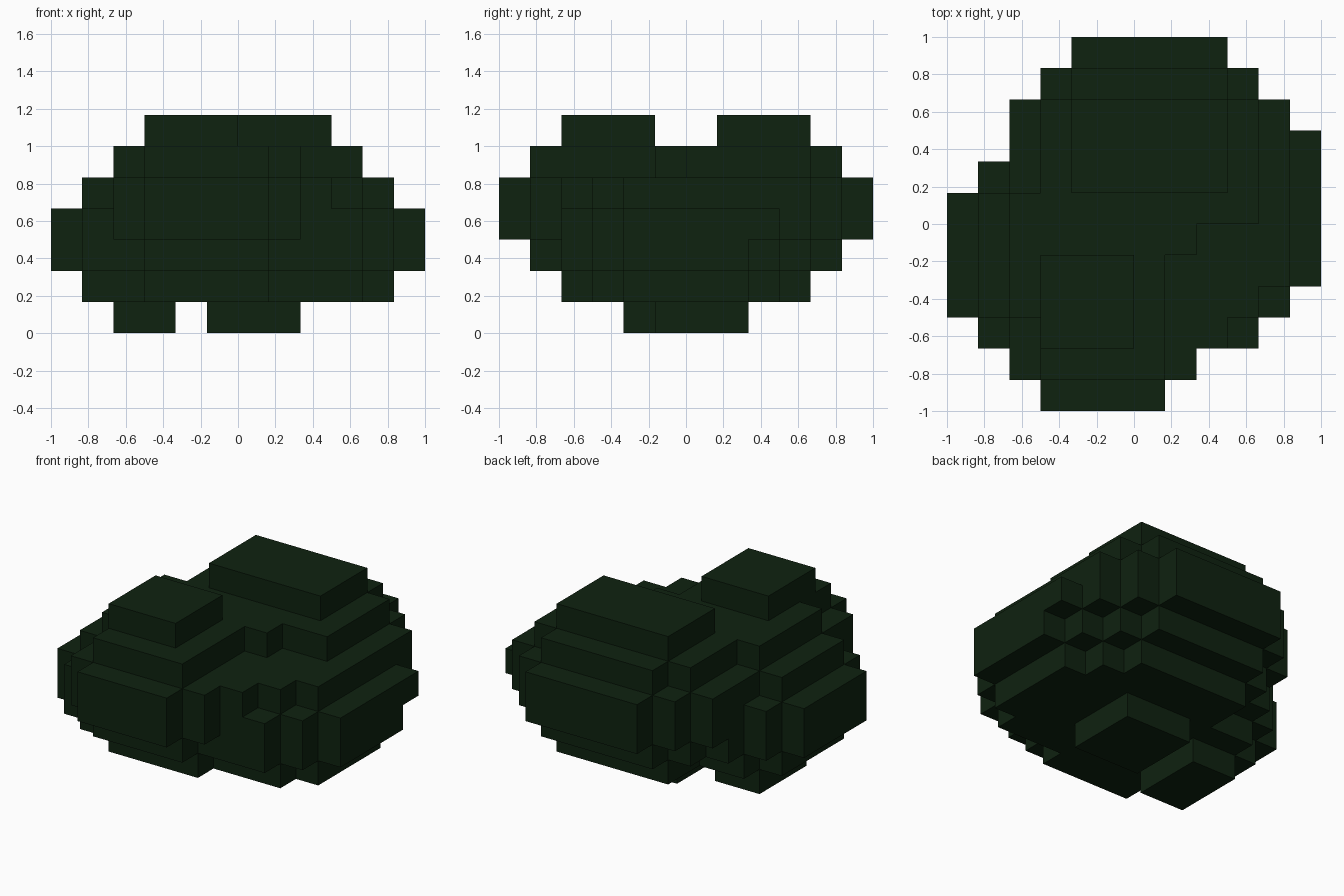
import bpy
import bmesh
import math
from itertools import product

cube = bpy.data.objects.get("Cube")
if cube:
    bpy.data.objects.remove(cube, do_unlink=True)

UNIT = 1 / 6   # edge of one block
HALF = 6       # half the width, in blocks


def box(x0, x1, y0, y1, z0, z1):
    """All blocks inside a box."""
    return set(product(range(x0, x1), range(y0, y1), range(z0, z1)))


def mound(x, y, z, bottom=0, top=7, reach=2):
    """A core box grown outward in steps, kept between two heights."""
    def gap(value, span):
        return max(span[0] - value, value - span[1] + 1, 0)

    return {(i, j, k)
            for i, j, k in box(0, 2 * HALF, 0, 2 * HALF, bottom, top)
            if gap(i, x) + gap(j, y) + gap(k, z) <= reach}


# Four stepped mounds of leaves grow into each other
blocks = mound((4, 9), (7, 10), (3, 5))                    # back
blocks |= mound((3, 7), (2, 5), (3, 5), top=5)             # front
blocks |= mound((5, 10), (4, 8), (2, 4), bottom=1, top=5)  # left
blocks |= mound((2, 4), (3, 7), (2, 4), bottom=1)          # right

# Shoulders and crown of the front mound
blocks |= box(3, 7, 1, 5, 5, 6) | box(3, 6, 2, 5, 6, 7)
# Steps joining the front and back mounds
blocks |= box(2, 8, 5, 7, 5, 6) | box(2, 10, 6, 7, 5, 6)
# Single leaf block on the left side
blocks |= box(11, 12, 8, 9, 3, 4)
# Two feet
blocks |= box(5, 8, 5, 8, 0, 1) | box(2, 4, 4, 7, 0, 1)
# Notches in the front right corner
blocks -= {(2, 1, 2), (2, 2, 1), (1, 2, 4)}

# Skin the filled blocks with outward faces only
bm = bmesh.new()
for cell in sorted(blocks):
    for axis, side in product(range(3), (0, 1)):
        near = list(cell)
        near[axis] += 2 * side - 1
        if tuple(near) in blocks:
            continue
        ring = [(0, 0), (1, 0), (1, 1), (0, 1)]
        if not side:
            ring.reverse()
        verts = []
        for a, b in ring:
            p = list(cell)
            p[axis] += side
            p[(axis + 1) % 3] += a
            p[(axis + 2) % 3] += b
            verts.append(bm.verts.new(((p[0] - HALF) * UNIT,
                                       (p[1] - HALF) * UNIT,
                                       p[2] * UNIT)))
        bm.faces.new(verts)

# Weld the blocks and merge coplanar faces
bmesh.ops.remove_doubles(bm, verts=bm.verts[:], dist=1e-4)
bmesh.ops.dissolve_limit(bm, angle_limit=math.radians(1),
                         verts=bm.verts[:], edges=bm.edges[:])
mesh = bpy.data.meshes.new("bush_foliage")
bm.to_mesh(mesh)
bm.free()

# Dark leaf green
green = bpy.data.materials.new("dark_leaf_green")
green.use_nodes = True
colour = (0.0045, 0.0160, 0.0050, 1.0)
green.diffuse_color = colour
bsdf = next(n for n in green.node_tree.nodes if n.type == "BSDF_PRINCIPLED")
bsdf.inputs["Base Color"].default_value = colour
bsdf.inputs["Roughness"].default_value = 0.9
mesh.materials.append(green)

bush = bpy.data.objects.new("bush_foliage", mesh)
bpy.context.collection.objects.link(bush)
